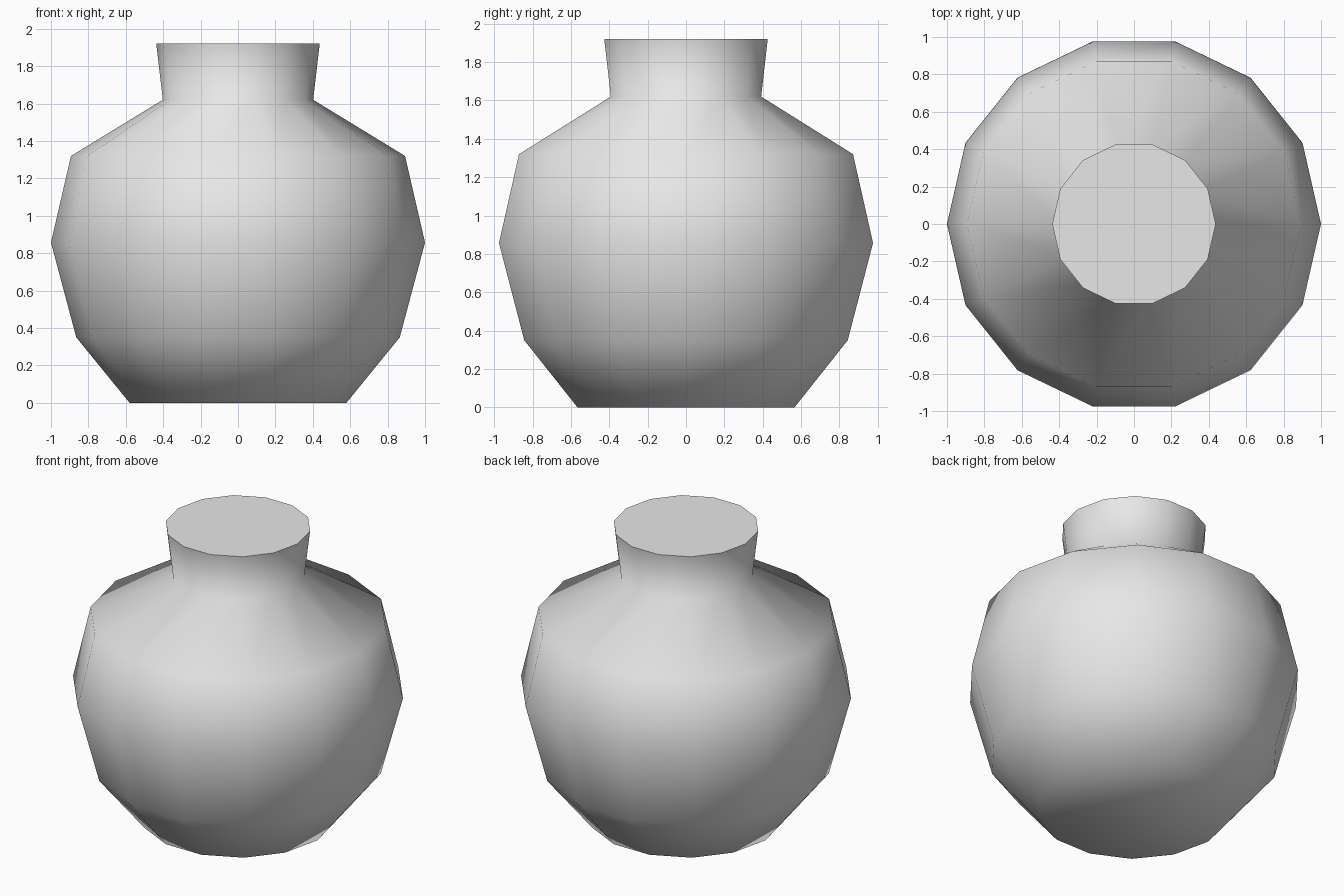
import bpy
import bmesh
from math import cos, sin, tau, radians

cube = bpy.data.objects.get("Cube")
if cube:
    bpy.data.objects.remove(cube, do_unlink=True)

SIDES = 14
# Radius and height of each ring, from the base to the lip
PROFILE = [(0.58, 0), (0.865, 0.35), (1, 0.857), (0.893, 1.32), (0.402, 1.62), (0.437, 1.92)]

# Clay colour
clay = bpy.data.materials.new("light_grey_clay")
clay.use_nodes = True
clay.diffuse_color = (0.8, 0.8, 0.8, 1)
clay.node_tree.nodes["Principled BSDF"].inputs["Base Color"].default_value = (0.8, 0.8, 0.8, 1)

# Vase body: stacked rings joined by quads, closed at the base and the lip
bm = bmesh.new()
rings = [[bm.verts.new((r * cos(tau * i / SIDES), r * sin(tau * i / SIDES), z))
          for i in range(SIDES)] for r, z in PROFILE]
for low, high in zip(rings, rings[1:]):
    for i in range(SIDES):
        j = (i + 1) % SIDES
        bm.faces.new((low[i], low[j], high[j], high[i]))
bm.faces.new(rings[0][::-1])
bm.faces.new(rings[-1])

mesh = bpy.data.meshes.new("vase")
bm.to_mesh(mesh)
bm.free()
mesh.materials.append(clay)
vase = bpy.data.objects.new("vase", mesh)
bpy.context.collection.objects.link(vase)

# Smooth everywhere except the crisp lip
bpy.ops.object.select_all(action="DESELECT")
vase.select_set(True)
bpy.context.view_layer.objects.active = vase
bpy.ops.object.shade_smooth_by_angle(angle=radians(75))
